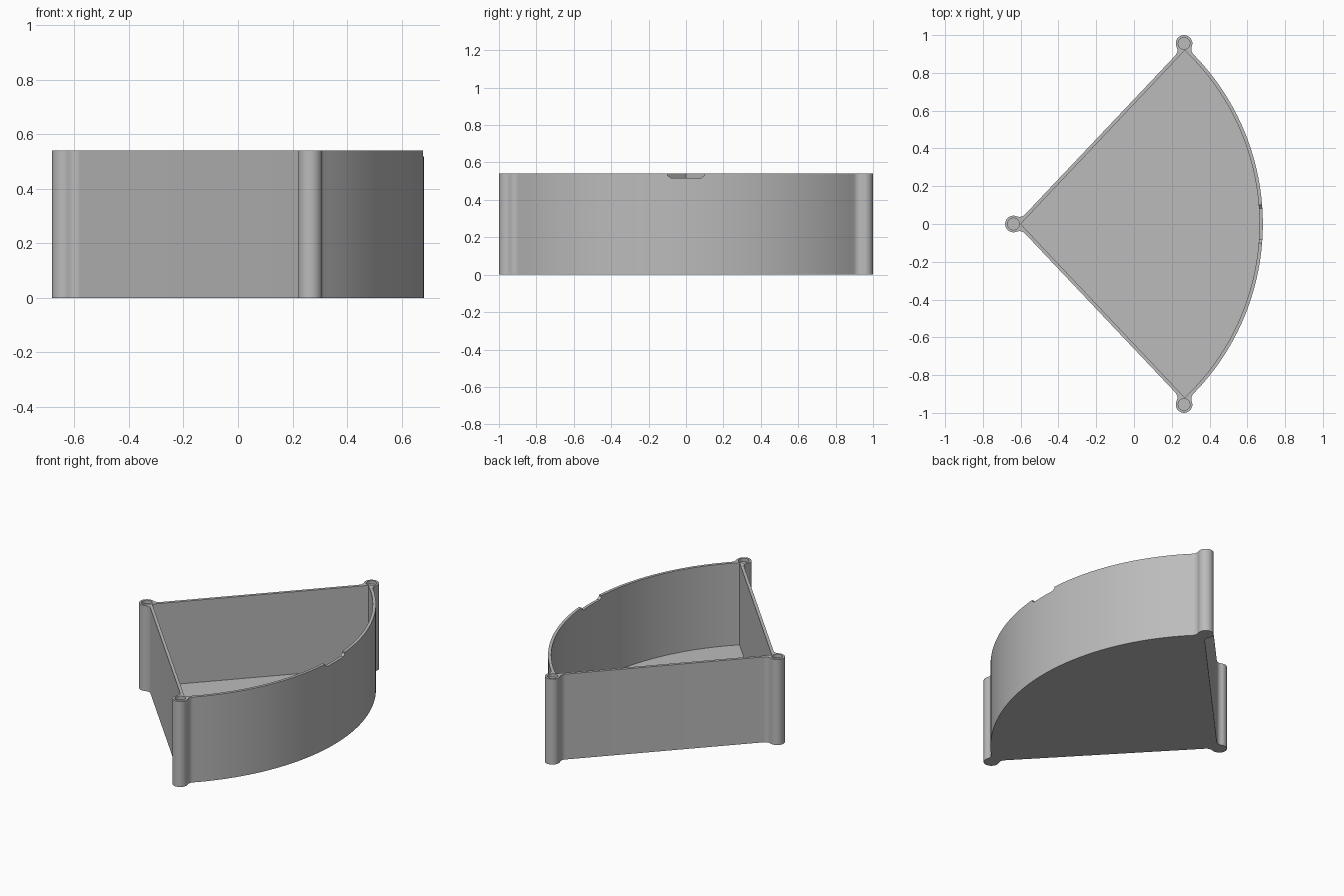
import bpy
import bmesh
from math import cos, sin, pi, tau, radians, sqrt
from mathutils import Vector

cube = bpy.data.objects.get("Cube")
if cube:
    bpy.data.objects.remove(cube, do_unlink=True)

# Main dimensions
HEIGHT, FLOOR, WALL = 0.54, 0.02, 0.018
RADIUS = 1.282                      # outer curved wall, about the apex
POST_R, HOLE_R, HOLE_DEPTH, FILLET = 0.044, 0.031, 0.02, 0.04
HALF = radians(46.6)                # half of the wedge angle
APEX = Vector((-0.6, 0))
BACK_POST, SIDE_POST = Vector((-0.638, 0)), Vector((0.265, 0.956))

grey = bpy.data.materials.new("plain grey")
grey.use_nodes = True
grey.diffuse_color = (0.5, 0.5, 0.5, 1)
grey.node_tree.nodes["Principled BSDF"].inputs["Base Color"].default_value = (0.5, 0.5, 0.5, 1)


def angle(v):
    return Vector((1, 0)).angle_signed(v) * -1


def arc(centre, r, start, end, n, ccw):
    sweep = (end - start) % tau if ccw else -((start - end) % tau)
    return [centre + r * Vector((cos(start + sweep * i / n), sin(start + sweep * i / n)))
            for i in range(n + 1)]


def prism(name, points, low, high, axis="z"):
    """Extrude a flat outline along z, or a y-z outline along x."""
    bm = bmesh.new()
    place = (lambda p: (p[0], p[1], low)) if axis == "z" else (lambda p: (low, p[0], p[1]))
    face = bm.faces.new([bm.verts.new(place(p)) for p in points])
    new = bmesh.ops.extrude_face_region(bm, geom=[face])["geom"]
    step = (0, 0, high - low) if axis == "z" else (high - low, 0, 0)
    bmesh.ops.translate(bm, vec=step, verts=[v for v in new if isinstance(v, bmesh.types.BMVert)])
    bmesh.ops.recalc_face_normals(bm, faces=bm.faces)
    mesh = bpy.data.meshes.new(name)
    bm.to_mesh(mesh)
    bm.free()
    mesh.materials.append(grey)
    ob = bpy.data.objects.new(name, mesh)
    bpy.context.collection.objects.link(ob)
    return ob


def cut(target, cutter):
    cutter.hide_render = True
    mod = target.modifiers.new("cut", "BOOLEAN")
    mod.operation, mod.solver, mod.object = "DIFFERENCE", "EXACT", cutter
    bpy.context.view_layer.objects.active = target
    bpy.ops.object.modifier_apply(modifier=mod.name)
    bpy.data.objects.remove(cutter, do_unlink=True)


# Outline of one half: posts blended by fillets into the straight and curved walls
along = Vector((cos(HALF), sin(HALF)))
normal = Vector((-sin(HALF), cos(HALF)))
reach = POST_R + FILLET


def wall_fillet(post, side):
    rel = post - APEX
    h = WALL + FILLET - rel.dot(normal)
    return APEX + normal * (WALL + FILLET) + along * (rel.dot(along) + side * sqrt(reach**2 - h**2))


f_back, f_side = wall_fillet(BACK_POST, 1), wall_fillet(SIDE_POST, -1)
out = SIDE_POST - APEX
dist = out.length
out.normalize()
beyond = ((RADIUS + FILLET)**2 - dist**2 - reach**2) / (2 * dist)
f_curve = SIDE_POST + out * beyond + Vector((out.y, -out.x)) * sqrt(reach**2 - beyond**2)

half = arc(BACK_POST, POST_R, pi, angle(f_back - BACK_POST), 14, False)
half += arc(f_back, FILLET, angle(BACK_POST - f_back), angle(-normal), 8, True)[1:]
half += arc(f_side, FILLET, angle(-normal), angle(SIDE_POST - f_side), 8, True)
half += arc(SIDE_POST, POST_R, angle(f_side - SIDE_POST), angle(f_curve - SIDE_POST), 28, False)[1:]
half += arc(f_curve, FILLET, angle(SIDE_POST - f_curve), angle(APEX - f_curve), 8, True)[1:]
half += arc(APEX, RADIUS, angle(f_curve - APEX), 0, 32, False)[1:]
outline = half + [Vector((p.x, -p.y)) for p in reversed(half[1:-1])]
tray = prism("wedge_tray", outline, 0, HEIGHT)

# Hollow interior
inner = [APEX] + arc(APEX, RADIUS - WALL, -HALF, HALF, 64, True)
cut(tray, prism("cavity_cutter", inner, FLOOR, HEIGHT + 0.1))

# Round recesses in the post tops
for post in (BACK_POST, SIDE_POST, Vector((SIDE_POST.x, -SIDE_POST.y))):
    ring = arc(post, HOLE_R, 0, tau - 0.0001, 32, True)[:-1]
    cut(tray, prism("recess_cutter", ring, HEIGHT - HOLE_DEPTH, HEIGHT + 0.1))

# Finger notch in the rim of the curved wall
notch = [(-0.1, HEIGHT + 0.05), (-0.1, HEIGHT - 0.008), (-0.082, HEIGHT - 0.022),
         (0.082, HEIGHT - 0.022), (0.1, HEIGHT - 0.008), (0.1, HEIGHT + 0.05)]
cut(tray, prism("notch_cutter", notch, 0.6, 0.75, "x"))

# Smooth curves, sharp rims
bpy.ops.object.select_all(action="DESELECT")
tray.select_set(True)
bpy.context.view_layer.objects.active = tray
bpy.ops.object.shade_smooth_by_angle(angle=radians(30))
